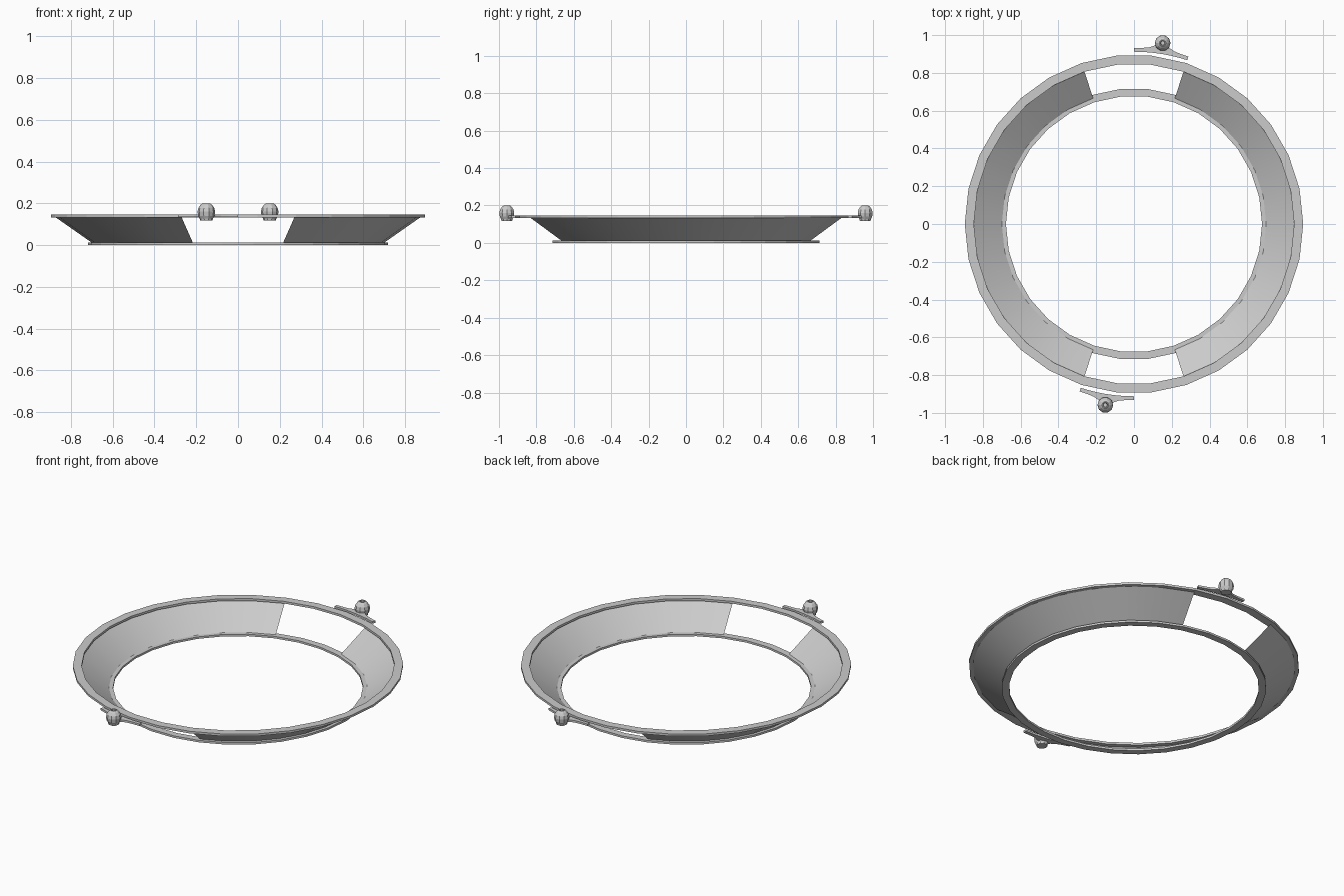
import bpy, bmesh
from math import sin, cos, radians, pi

if "Cube" in bpy.data.objects:
    bpy.data.objects.remove(bpy.data.objects["Cube"])

def make(name, verts, faces, smooth=False):
    me = bpy.data.meshes.new(name)
    me.from_pydata(verts, [], faces)
    bm = bmesh.new()
    bm.from_mesh(me)
    bmesh.ops.recalc_face_normals(bm, faces=bm.faces)
    bm.to_mesh(me)
    bm.free()
    for p in me.polygons:
        p.use_smooth = smooth
    ob = bpy.data.objects.new(name, me)
    bpy.context.collection.objects.link(ob)
    return ob

def polar(r, deg, z):
    # angle measured from +y towards +x
    return (r * sin(radians(deg)), r * cos(radians(deg)), z)

def flat_ring(name, r_in, r_out, z0, z1, n=30):
    prof = [(r_in, z0), (r_out, z0), (r_out, z1), (r_in, z1)]
    v = [polar(r, 6 + 360 / n * i, z) for i in range(n) for r, z in prof]
    f = [(4*i + k, 4*i + (k+1) % 4, (4*i + 4 + (k+1) % 4) % (4*n), (4*i + 4 + k) % (4*n))
         for i in range(n) for k in range(4)]
    return make(name, v, f)

# Top and bottom rims
flat_ring("top_rim", 0.848, 0.896, 0.133, 0.146)
flat_ring("bottom_rim", 0.678, 0.718, 0.0, 0.012)

# Sloped side walls, open at front and back
for name, start in (("wall_right", 18), ("wall_left", 198)):
    v = []
    for i in range(13):
        a = start + 12 * i
        v += [polar(0.70, a, 0.012), polar(0.873, a, 0.133)]
    f = [(2*i, 2*i + 1, 2*i + 3, 2*i + 2) for i in range(12)]
    make(name, v, f, smooth=True)

# Curved bracket and faceted knob, repeated with half-turn symmetry
outer = [(0, .932), (3, .934), (5, .939), (6.5, .950), (8, .972),
         (10, .972), (11.5, .950), (13, .939), (15, .934), (18, .932)]
knob = [(.030, .118), (.032, .127), (.039, .140), (.042, .160), (.038, .178),
        (.028, .192), (.018, .200), (.013, .200), (.010, .185)]
for side, turn in (("back", 0), ("front", 180)):
    n = len(outer)
    v = []
    for a, r in outer:
        for rr in (.912, r):
            v += [polar(rr, a + turn, .134), polar(rr, a + turn, .146)]
    f = [(0, 1, 3, 2), (4*n - 4, 4*n - 3, 4*n - 1, 4*n - 2)]
    for i in range(n - 1):
        for p, q in ((0, 1), (1, 3), (3, 2), (2, 0)):
            f.append((4*i + p, 4*i + q, 4*i + 4 + q, 4*i + 4 + p))
    make(side + "_bracket", v, f)

    cx, cy, _ = polar(.970, 9 + turn, 0)
    s, m = 10, len(knob)
    v = [(cx + r * cos(2*pi*j/s), cy + r * sin(2*pi*j/s), z) for r, z in knob for j in range(s)]
    f = [(i*s + j, i*s + (j+1) % s, (i+1)*s + (j+1) % s, (i+1)*s + j)
         for i in range(m - 1) for j in range(s)]
    f += [tuple(range(s)), tuple(range((m-1)*s, m*s))]
    make(side + "_knob", v, f)
